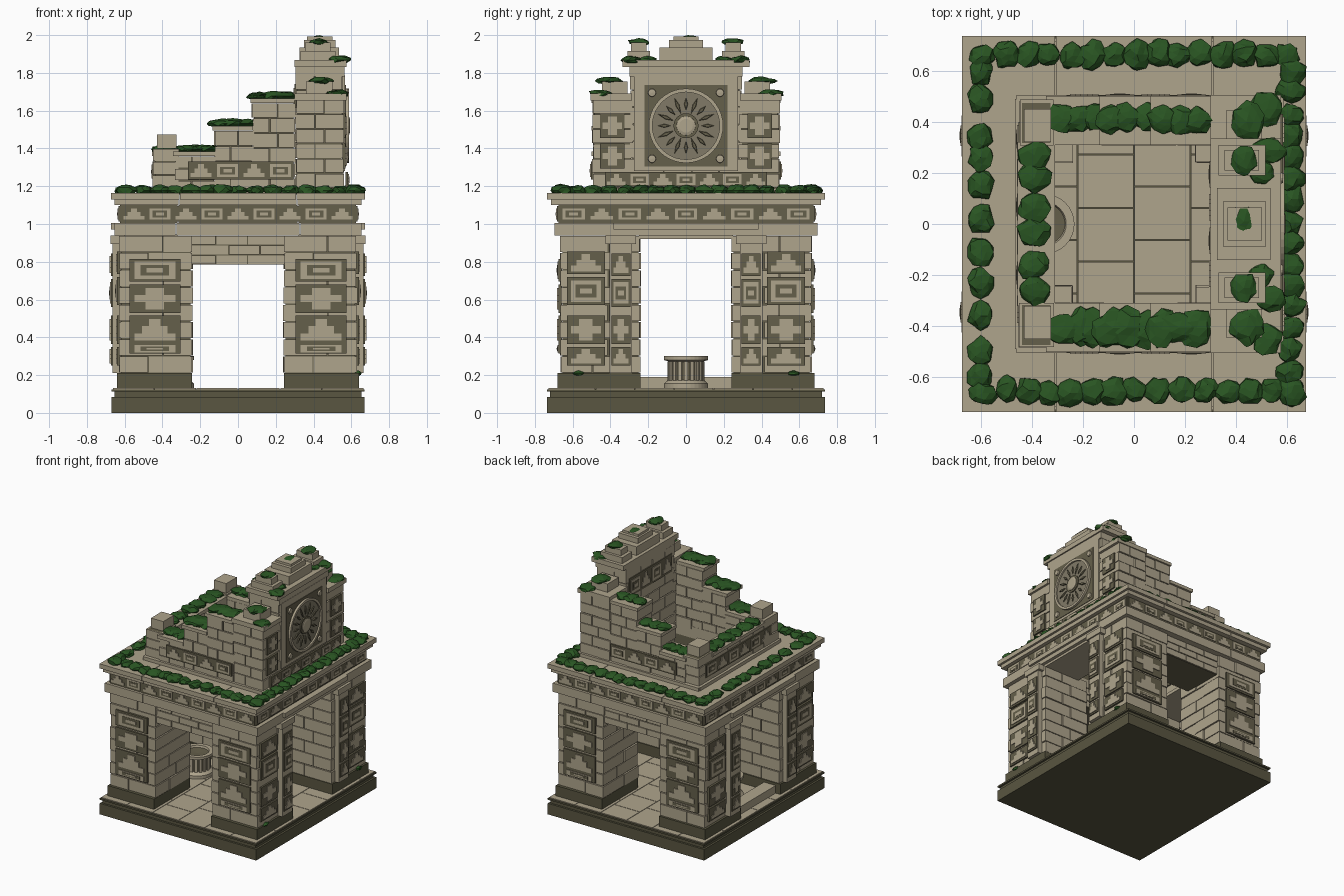
import bpy, bmesh, math, random
from mathutils import Matrix, Vector

random.seed(7)
if "Cube" in bpy.data.objects:
    bpy.data.objects.remove(bpy.data.objects["Cube"])

STONE, CARVED, BASE, MOSS, WORN = range(5)
MATS = []
for name, col in (("pale stone", (0.43, 0.375, 0.265)), ("carved dark stone", (0.13, 0.115, 0.07)),
                  ("base stone", (0.10, 0.092, 0.052)), ("moss green", (0.022, 0.09, 0.016)),
                  ("worn stone", (0.22, 0.195, 0.135))):
    m = bpy.data.materials.new(name)
    m.use_nodes = True
    m.diffuse_color = (*col, 1)
    bsdf = m.node_tree.nodes["Principled BSDF"]
    bsdf.inputs["Base Color"].default_value = (*col, 1)
    bsdf.inputs["Roughness"].default_value = 0.9
    MATS.append(m)


class Part:
    """Collects simple solids into one named object."""
    def __init__(self, name):
        self.name, self.bm = name, bmesh.new()

    def paint(self, verts, mat):
        for f in {f for v in verts for f in v.link_faces}:
            f.material_index = mat

    def box(self, x, y, z, mat=STONE):
        size = [abs(b - a) for a, b in (x, y, z)]
        mid = [(a + b) / 2 for a, b in (x, y, z)]
        mtx = Matrix.Translation(mid) @ Matrix.Diagonal((*size, 1))
        self.paint(bmesh.ops.create_cube(self.bm, size=1, matrix=mtx)["verts"], mat)

    def lathe(self, mtx, profile, n, mat=STONE):
        rows = [[self.bm.verts.new(mtx @ Vector((r * math.cos(i * math.tau / n), r * math.sin(i * math.tau / n), h)))
                 for i in range(n)] for r, h in profile]
        for a, b in zip(rows, rows[1:]):
            for i in range(n):
                j = (i + 1) % n
                self.bm.faces.new((a[i], a[j], b[j], b[i])).material_index = mat

    def blob(self, x, y, z, rx, ry, rz):
        mtx = Matrix.Translation((x, y, z)) @ Matrix.Diagonal((rx, ry, rz, 1))
        vs = bmesh.ops.create_icosphere(self.bm, subdivisions=2, radius=1, matrix=mtx)["verts"]
        c = Vector((x, y, z))
        for v in vs:
            v.co = c + (v.co - c) * random.uniform(0.8, 1.15)
        self.paint(vs, MOSS)

    def done(self):
        bmesh.ops.remove_doubles(self.bm, verts=self.bm.verts, dist=1e-5)
        me = bpy.data.meshes.new(self.name)
        self.bm.to_mesh(me)
        self.bm.free()
        for m in MATS:
            me.materials.append(m)
        bpy.context.collection.objects.link(bpy.data.objects.new(self.name, me))


def cuts(lo, hi, size, odd):
    n = max(1, round((hi - lo) / size))
    step, shift = (hi - lo) / n, 0.2 if odd else -0.2
    return [lo] + [lo + step * (i + shift) for i in range(1, n)] + [hi]


def bricks(p, x, y, z, sx, sy, rows, jut=0.008):
    """Staggered masonry around a dark mortar core."""
    x, y, g = sorted(x), sorted(y), 0.003
    p.box((x[0] + .006, x[1] - .006), (y[0] + .006, y[1] - .006), (z[0], z[1] - .003), CARVED)
    h = (z[1] - z[0]) / rows
    for r in range(rows):
        xs, ys = cuts(*x, sx, r % 2), cuts(*y, sy, r % 2)
        for a, b in zip(xs, xs[1:]):
            for c, d in zip(ys, ys[1:]):
                j = [random.uniform(0, jut) for _ in range(4)]
                p.box((a - j[0] if a == x[0] else a + g, b + j[1] if b == x[1] else b - g),
                      (c - j[2] if c == y[0] else c + g, d + j[3] if d == y[1] else d - g),
                      (z[0] + r * h + g, z[0] + (r + 1) * h - g))


def plate(p, axis, sign, at, u, z, t, mat):
    d = (sign * (at - 0.012), sign * (at + t))
    p.box(*((d, u) if axis == "x" else (u, d)), z, mat)


def motif(p, axis, sign, at, u, z, w, h, kind):
    """Carved sign: nested eye, stepped pyramid or stepped cross."""
    if kind == "eye":
        for k, (fw, fh, mat) in enumerate(((1, 1, STONE), (.7, .6, CARVED), (.4, .25, STONE))):
            plate(p, axis, sign, at, (u - w * fw / 2, u + w * fw / 2), (z - h * fh / 2, z + h * fh / 2), .005 + .002 * k, mat)
        return
    widths = (1, .62, .28) if kind == "pyramid" else (.45, 1, .45)
    for k, f in enumerate(widths):
        z0 = z - h / 2 + k * h / 3
        plate(p, axis, sign, at, (u - w * f / 2, u + w * f / 2), (z0, z0 + h / 3), .006, STONE)


def panel(p, axis, sign, at, u, z, w, h, kind):
    plate(p, axis, sign, at, (u - w / 2, u + w / 2), (z - h / 2, z + h / 2), .008, CARVED)
    motif(p, axis, sign, at + .008, u, z, w * .8, h * .76, kind)


def frieze(p, axis, sign, at, half, z, n, first, mid=0):
    plate(p, axis, sign, at, (mid - half, mid + half), z, .002, CARVED)
    step, kinds = 2 * half / n, ("pyramid", "eye")
    for k in range(n):
        motif(p, axis, sign, at + .002, mid - half + step * (k + .5), sum(z) / 2,
              step * .8, (z[1] - z[0]) * .72, kinds[(k + first) % 2])


# Base and paved floor
p = Part("base_platform")
p.box((-.67, .67), (-.735, .735), (0, .085), BASE)
p.box((-.655, .655), (-.72, .72), (.085, .115), BASE)
p.box((-.67, .67), (-.735, .735), (.113, .125), BASE)
p.done()
p = Part("floor_tiles")
for i in range(6):
    ys = cuts(-.73, .73, .21, i % 2)
    for a, b in zip(ys, ys[1:]):
        p.box((-.665 + i * .2217 + .002, -.665 + (i + 1) * .2217 - .002), (a + .002, b - .002), (.12, .131))
p.box((-.6, -.5), (-.24, .24), (.13, .19))
p.done()

# Four corner piers with carved panels and side pilasters
p = Part("corner_piers")
for sx in (-1, 1):
    for sy in (-1, 1):
        p.box((sx * .244, sx * .64), (sy * .24, sy * .68), (.125, .21), BASE)
        bricks(p, (sx * .246, sx * .625), (sy * .246, sy * .66), (.21, .94), .19, .2, 8)
        for z, h, fk, sk in ((.755, .12, "eye", "pyramid"), (.605, .15, "cross", "eye"),
                             (.44, .15, "pyramid", "cross"), (.3, .1, "eye", "pyramid")):
            if z > .31:
                panel(p, "y", sy, .668, sx * .44, z, .27, h, fk)
            panel(p, "x", sx, .633, sy * .53, z + .04 * (z > .5), .2, h, sk)
            panel(p, "x", sx, .665, sy * .345, z + .03 * (z > .5), .1, h, sk)
        panel(p, "y", sy, .668, sx * .44, .37 - .03, .27, .05, "eye")
        p.box((sx * .6, sx * .665), (sy * .285, sy * .405), (.21, .9))
        p.box((sx * .6, sx * .675), (sy * .265, sy * .425), (.895, .94))
p.done()

# Lintels, frieze ring and cornice around the open roof
p = Part("lintels")
for s in (-1, 1):
    bricks(p, (-.25, .25), (s * .32, s * .645), (.785, .94), .18, .5, 3, .004)
    p.box((s * .32, s * .63), (-.25, .25), (.92, .945))
    p.box((s * .5, s * .672), (-.385, .385), (.97, 1.005))
p.done()
p = Part("entablature")
for z, ex, ey, hole, mat in (((.938, 1.005), .655, .695, .33, STONE), ((1.005, 1.1), .625, .675, .32, CARVED),
                             ((1.1, 1.13), .655, .715, .315, STONE), ((1.13, 1.165), .672, .735, .31, STONE)):
    for s in (-1, 1):
        p.box((s * hole, s * ex), (-ey, ey), z, mat)
        p.box((-hole + .004, hole - .004), (s * .31, s * ey), z, mat)
for s in (-1, 1):
    frieze(p, "y", s, .68, .62, (1.012, 1.095), 9, 0)
    frieze(p, "x", s, .63, .67, (1.012, 1.095), 9, 1)
p.done()

# Stepped parapet walls
p = Part("parapet_walls")
for s in (-1, 1):
    for x, top, rows in (((-.33, -.12), 1.385, 3), ((-.12, .08), 1.52, 4), ((.08, .3), 1.665, 6)):
        bricks(p, x, (s * .315, s * .485), (1.165, top - .025), .11, .3, rows)
        p.box((x[0] - .015, x[1]), (s * .31, s * .5), (top - .025, top))
    p.box((-.46, .58), (s * .31, s * .505), (1.165, 1.19))
    frieze(p, "y", s, .5, .28, (1.235, 1.33), 4, 0, .015)
    bricks(p, (-.445, -.32), (s * .31, s * .48), (1.19, 1.4), .2, .2, 3)
    p.box((-.43, -.325), (s * .32, s * .45), (1.4, 1.475))
bricks(p, (-.44, -.32), (-.31, .31), (1.165, 1.36), .2, .16, 3)
p.box((-.455, -.31), (-.32, .32), (1.36, 1.385))
p.box((-.465, -.31), (-.49, .49), (1.165, 1.19))
frieze(p, "x", -1, .45, .4, (1.225, 1.33), 6, 0)
p.done()

# Tall tower at one end, with wings and stacked crown
p = Part("tower")
p.box((.3, .585), (-.5, .5), (1.165, 1.19))
bricks(p, (.31, .55), (-.29, .29), (1.165, 1.8), .13, .15, 7)
p.box((.305, .565), (-.3, .3), (1.78, 1.83))
p.box((.3, .575), (-.335, .335), (1.83, 1.868))
frieze(p, "x", 1, .58, .43, (1.195, 1.275), 7, 0)
frieze(p, "x", -1, -.302, .26, (1.6, 1.74), 4, 0)
p.box((.325, .535), (-.14, .14), (1.865, 1.935))
p.box((.35, .515), (-.09, .09), (1.935, 1.975))
p.box((.365, .5), (-.065, .065), (1.975, 1.992))
for s in (-1, 1):
    bricks(p, (.31, .555), (s * .285, s * .49), (1.19, 1.66), .13, .25, 6)
    p.box((.3, .575), (s * .285, s * .505), (1.655, 1.69))
    p.box((.36, .5), (s * .31, s * .445), (1.69, 1.755))
    p.box((.33, .515), (s * .19, s * .31), (1.865, 1.915))
    p.box((.355, .49), (s * .21, s * .29), (1.915, 1.96))
    for z in (1.36, 1.52):
        panel(p, "x", 1, .562, s * .39, z, .13, .13, "cross")
p.done()

# Sun disc on the tower face
p = Part("sun_disc")
plate(p, "x", 1, .565, (-.275, .275), (1.28, 1.785), .002, STONE)
plate(p, "x", 1, .567, (-.22, .22), (1.305, 1.735), .004, CARVED)
sun = Matrix.Translation((.57, 0, 1.52)) @ Matrix.Rotation(math.pi / 2, 4, "Y")
p.lathe(sun, ((0, .006), (.18, .006)), 40, WORN)
p.lathe(sun, ((.178, 0), (.178, .018), (.197, .018), (.197, 0)), 40)
for i in range(16):
    length = .05 if i % 2 else .038
    ray = sun @ Matrix.Rotation(i * math.tau / 16, 4, "Z") @ Matrix.Translation((.115, 0, .008)) \
        @ Matrix.Diagonal((length, .011, .01, 1))
    p.paint(bmesh.ops.create_cone(p.bm, cap_ends=True, segments=4, radius1=1, radius2=.7, depth=1, matrix=ray)["verts"], CARVED)
p.lathe(sun, ((.066, 0), (.066, .014), (.05, .014), (.05, 0)), 24, CARVED)
p.lathe(sun, ((.052, 0), (.05, .018), (.036, .022), (0, .022)), 24)
for y in (-1, 1):
    for z in (-1, 1):
        stud = Matrix.Translation((.57, y * .18, 1.52 + z * .175)) @ Matrix.Rotation(math.pi / 2, 4, "Y")
        p.lathe(stud, ((.022, 0), (.02, .012), (0, .014)), 12)
p.done()

# Fluted basin under the open roof
p = Part("basin")
spot = Matrix.Translation((-.35, 0, 0))
p.lathe(spot, ((.117, .13), (.117, .155), (.1, .17), (.086, .175), (.086, .27), (.1, .275), (.117, .28),
               (.117, .3), (.085, .3), (.08, .285)), 32)
p.lathe(spot, ((.08, .285), (0, .28)), 32, CARVED)
p.lathe(spot, ((.088, .175), (.088, .27)), 32, CARVED)
for i in range(18):
    rib = spot @ Matrix.Rotation(i * math.tau / 18, 4, "Z") @ Matrix.Translation((.09, 0, .2225)) @ Matrix.Diagonal((.014, .02, .1, 1))
    bmesh.ops.create_cube(p.bm, size=1, matrix=rib)
p.done()


# Moss clumps on ledges
def moss_line(p, a, b, z, n, r=.055, h=.03):
    for i in range(n):
        t, k = (i + .5) / n, random.uniform(.85, 1.12)
        x, y = (a[j] + (b[j] - a[j]) * t + random.uniform(-.008, .008) for j in (0, 1))
        p.blob(x, y, z + .008, r * k, r * random.uniform(.85, 1.1), h * k)


p = Part("cornice_moss")
moss_line(p, (-.63, .665), (.64, .665), 1.17, 15)
moss_line(p, (-.63, -.655), (.13, -.655), 1.17, 9)
moss_line(p, (.15, -.655), (.66, -.655), 1.17, 6)
moss_line(p, (.61, -.62), (.61, .64), 1.17, 15)
for y in (-.6, -.5, -.36, -.23, -.11, .02, .15, .26, .34, .49, .6):
    p.blob(-.6, y, 1.175, .05, .06, .028)
p.done()
p = Part("ledge_moss")
for s in (-1, 1):
    r = .062 if s > 0 else .075
    for x0, x1, z in ((-.31, -.12, 1.39), (-.12, .08, 1.525), (.08, .28, 1.67)):
        moss_line(p, (x0, s * .41), (x1, s * .41), z, 3, r, .024)
    p.blob(.44, s * .4, 1.757, .065, .075, .022)
    p.blob(.52, s * .45, 1.69, .06, .07, .022)
    p.blob(.43, s * .25, 1.962, .05, .06, .02)
    p.blob(.53, s * .29, 1.868, .065, .055, .024)
    p.blob(.5, s * .2, 1.868, .05, .05, .02)
    p.blob(.635, s * .57, .21, .02, .03, .014)
p.blob(.43, .01, 1.982, .05, .06, .016)
for y in (-.26, -.16, -.03, .06, .18, .27):
    p.blob(-.39, y, 1.395, .065, .06, .025)
p.done()
